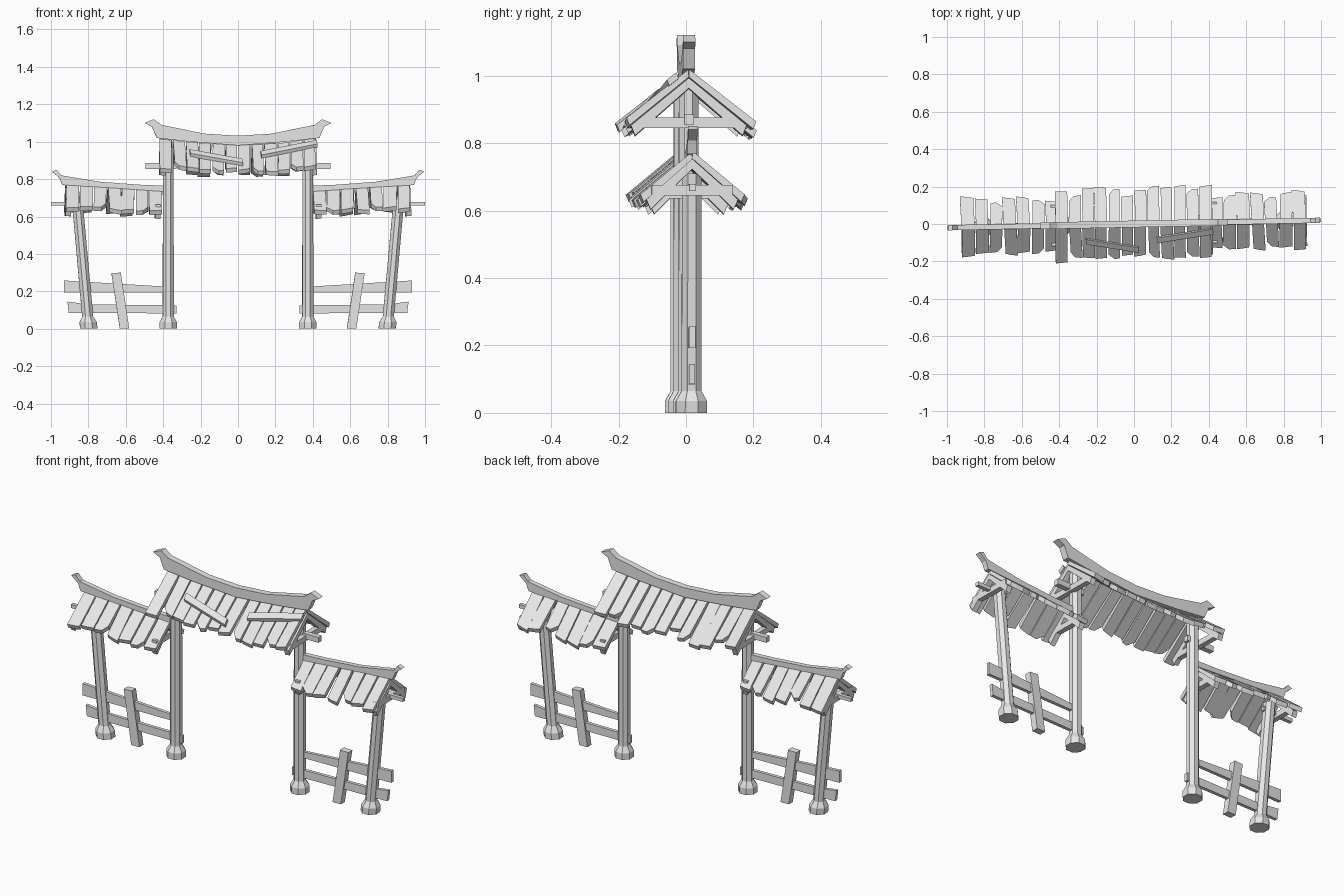
import bpy, bmesh, math, random
from mathutils import Matrix, Vector

random.seed(4)
cube = bpy.data.objects.get("Cube")
if cube:
    bpy.data.objects.remove(cube, do_unlink=True)

GREY = (0.8, 0.8, 0.8, 1)
wood = bpy.data.materials.new("plain_grey")
wood.use_nodes = True
wood.diffuse_color = GREY
wood.node_tree.nodes["Principled BSDF"].inputs["Base Color"].default_value = GREY

TURN = Matrix.Rotation(0.02, 4, 'Z')   # the whole gate stands slightly askew
THICK = 0.022                          # roof plank thickness


def loft(name, rings):
    """Closed solid through a list of equal-sized point rings."""
    bm = bmesh.new()
    loops = [[bm.verts.new(TURN @ Vector(p)) for p in ring] for ring in rings]
    n = len(loops[0])
    bm.faces.new(loops[0])
    bm.faces.new(loops[-1])
    for a, b in zip(loops, loops[1:]):
        for i in range(n):
            j = (i + 1) % n
            bm.faces.new((a[i], a[j], b[j], b[i]))
    bmesh.ops.recalc_face_normals(bm, faces=bm.faces)
    mesh = bpy.data.meshes.new(name)
    bm.to_mesh(mesh)
    bm.free()
    mesh.materials.append(wood)
    obj = bpy.data.objects.new(name, mesh)
    bpy.context.collection.objects.link(obj)
    return obj


def slab(name, outline, depth, side=1, y=0):
    """Front outline (x, z) given a thickness along y; side mirrors x."""
    loft(name, [[(side * x, y + d, z) for x, z in outline]
                for d in (-depth / 2, depth / 2)])


def box(name, lo, hi, side=1):
    (x0, y0, z0), (x1, y1, z1) = lo, hi
    slab(name, [(x0, z0), (x1, z0), (x1, z1), (x0, z1)], y1 - y0, side, (y0 + y1) / 2)


def post(name, side, x_base, x_top, top):
    """Eight-sided post with a flared foot."""
    rings = []
    for z, r in ((0, 0.05), (0.035, 0.05), (0.065, 0.032), (top, 0.031)):
        cx = x_base + (x_top - x_base) * z / top
        ring = []
        for k in range(8):
            a = math.radians(45 * k + 22.5)
            ring.append((side * cx + r * math.cos(a), r * math.sin(a), z))
        rings.append(ring)
    loft(name, rings)


def sloped(name, outline, ridge, slope, face, side, drop, depth):
    """Outline of (x, reach from ridge) laid on a roof slope, drop below its top."""
    rings = []
    for d in (drop, drop + depth):
        rings.append([(side * x, face * max(r - d * slope * 0.5, 0),
                       ridge(x) - r * slope - d) for x, r in outline])
    loft(name, rings)


def planks(name, x0, x1, reaches, ridge, slope, face, side=1):
    """Row of uneven boards, some with a broken corner."""
    w = (x1 - x0) / len(reaches)
    for i, r in enumerate(reaches):
        a = x0 + i * w + random.uniform(0, 0.006)
        b = x0 + (i + 1) * w - random.uniform(0.002, 0.008)
        tilt = random.uniform(-0.006, 0.006)
        shape = [(a, 0), (b, 0), (b + tilt, r + tilt)]
        if i % 3 == 1:
            shape += [(a + w * 0.4, r), (a + tilt, r - 0.025)]
        else:
            shape += [((a + b) / 2, r), (a + tilt, r - tilt)]
        sloped(f"{name}_{i}", shape, ridge, slope, face, side,
               random.uniform(-0.004, 0.002), THICK)


def truss(name, x, reach, tie_z, tie_half, ridge, slope, side):
    """Pair of rafters and the tie across them."""
    for face in (-1, 1):
        sloped(name + "_rafter", [(x - 0.014, 0), (x + 0.014, 0),
               (x + 0.014, reach), (x - 0.014, reach)],
               ridge, slope, face, side, THICK, 0.03)
    box(name + "_tie", (x - 0.014, -tie_half, tie_z - 0.015),
        (x + 0.014, tie_half, tie_z + 0.015), side)


# Main roof
def main_ridge(x):
    return 0.985 + 0.03 * (x / 0.42) ** 2


MAIN = 0.78
planks("main_plank_back", -0.42, 0.42,
       [.18, .155, .195, .2, .185, .15, .18, .2, .19, .2, .18, .195], main_ridge, MAIN, 1)
planks("main_plank_front", -0.42, 0.42,
       [.2, .17, .175, .18, .185, .165, .17, .18, .19, .185, .18, .185], main_ridge, MAIN, -1)

# Upswept main ridge beam
half_top = [(0.18, 1.043), (0.41, 1.09), (0.45, 1.12), (0.5, 1.1)]
half_low = [(0.46, 1.08), (0.435, 1.02), (0.26, 1.0)]
right = half_top + half_low
slab("main_ridge_beam", [(0, 1.032)] + right + [(0, 0.98)]
     + [(-x, z) for x, z in reversed(right)], 0.036)


# Loose boards lying on the front slope
def loose_board(x0, r0, x1, r1):
    sloped("loose_board", [(x0, r0), (x1, r1), (x1 + 0.004, r1 + 0.028), (x0 + 0.004, r0 + 0.028)],
           main_ridge, MAIN, -1, 1, -0.018, 0.018)


loose_board(-0.26, 0.07, 0.02, 0.12)
loose_board(0.12, 0.07, 0.42, 0.03)


# Side roofs, posts and fences
def side_ridge(x):
    return 0.742 + 0.033 * (x - 0.4) / 0.52


SIDE = 0.83
for side, tag in ((1, "left"), (-1, "right")):
    planks(tag + "_plank_back", 0.4, 0.925,
           [.13, .14, .155, .15, .13, .15, .16], side_ridge, SIDE, 1, side)
    planks(tag + "_plank_front", 0.4, 0.925,
           [.135, .145, .14, .15, .135, .14, .155], side_ridge, SIDE, -1, side)
    slab(tag + "_ridge_beam",
         [(0.39, 0.765), (0.525, 0.77), (0.74, 0.786), (0.945, 0.82), (0.97, 0.85),
          (0.995, 0.84), (0.955, 0.807), (0.94, 0.768), (0.74, 0.757), (0.39, 0.733)],
         0.028, side)

    truss(tag + "_main_truss", 0.406, 0.18, 0.86, 0.145, main_ridge, MAIN, side)
    truss(tag + "_outer_truss", 0.91, 0.145, 0.66, 0.12, side_ridge, SIDE, side)
    truss(tag + "_inner_truss", 0.43, 0.125, 0.65, 0.11, side_ridge, SIDE, side)

    # Beam ends poking out under the gables
    box(tag + "_main_beam_end", (0.33, -0.014, 0.855), (0.495, 0.014, 0.885), side)
    box(tag + "_side_beam_end", (0.82, -0.01, 0.658), (1.0, 0.01, 0.678), side)

    post(tag + "_inner_post", side, 0.373, 0.373, 0.97)
    post(tag + "_outer_post", side, 0.798, 0.862, 0.71)

    slab(tag + "_upper_rail",
         [(0.38, 0.193), (0.93, 0.193), (0.93, 0.258), (0.8, 0.25), (0.38, 0.225)], 0.018, side)
    slab(tag + "_lower_rail",
         [(0.33, 0.082), (0.905, 0.085), (0.912, 0.145), (0.8, 0.13), (0.33, 0.125)], 0.018, side)
    slab(tag + "_leaning_stake",
         [(0.582, 0.0), (0.632, 0.0), (0.677, 0.297), (0.627, 0.3)], 0.036, side)
